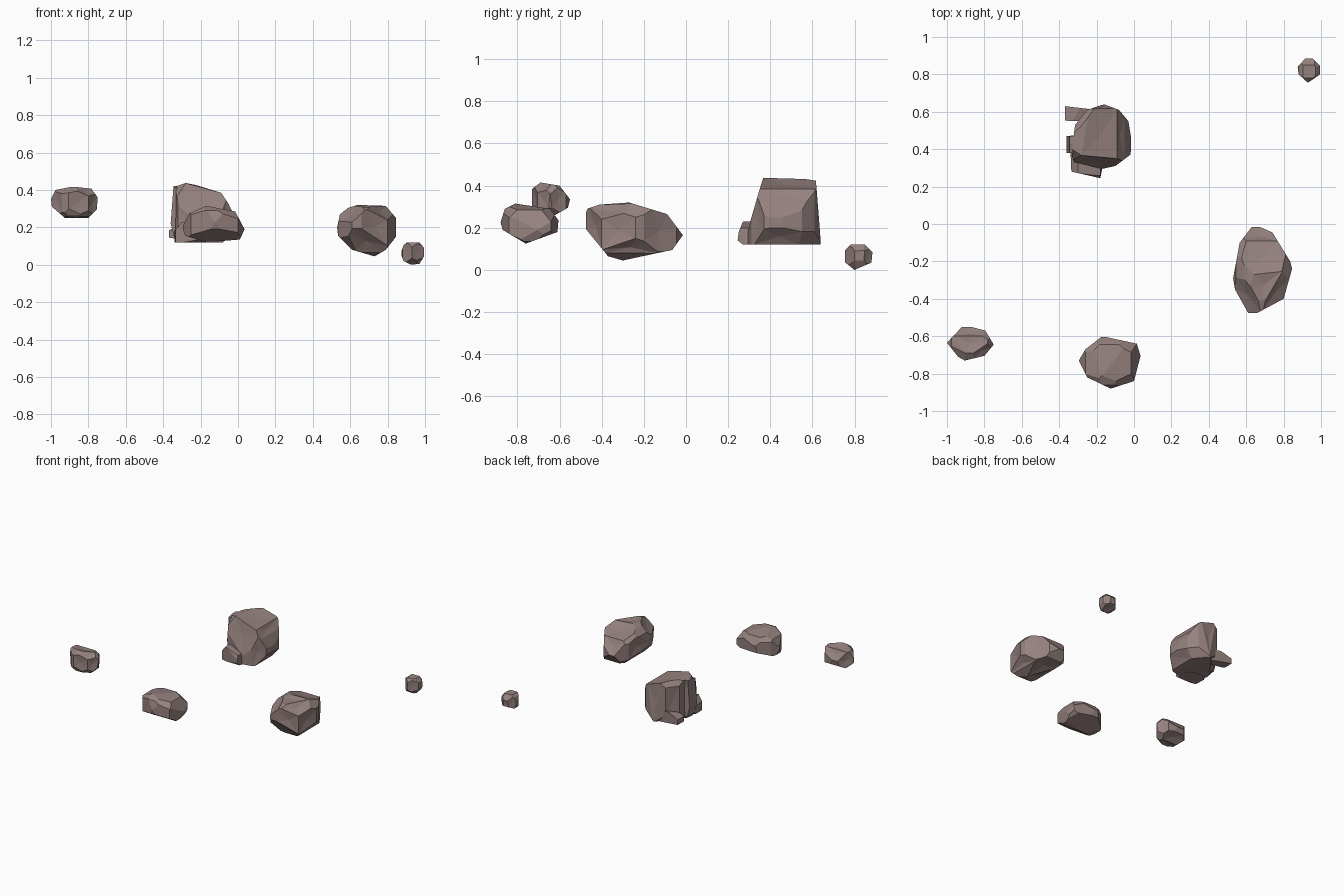
import bpy, bmesh, random
from mathutils import Vector

if "Cube" in bpy.data.objects:
    bpy.data.objects.remove(bpy.data.objects["Cube"])

random.seed(4)

stone = bpy.data.materials.new("dusty_brown_stone")
stone.diffuse_color = (0.30, 0.222, 0.21, 1)
stone.use_nodes = True
stone.node_tree.nodes["Principled BSDF"].inputs["Base Color"].default_value = stone.diffuse_color


def cut(bm, point, normal):
    """Slice the solid with a plane and cap the opening."""
    geom = bm.verts[:] + bm.edges[:] + bm.faces[:]
    bmesh.ops.bisect_plane(bm, geom=geom, dist=1e-5, plane_co=point,
                           plane_no=normal, clear_outer=True)
    rim = [e for e in bm.edges if e.is_boundary]
    if len(rim) > 2:
        bmesh.ops.holes_fill(bm, edges=rim, sides=0)


def rock(name, front, side, top, corner=1.85, dent=0.0):
    """Chisel a block along its front (x,z), side (y,z) and top (x,y) outlines,
    then chip the eight corners and press shallow dents in the big faces."""
    outlines = ((front, 0, 2), (side, 1, 2), (top, 0, 1))
    lo, hi = Vector((9, 9, 9)), Vector((-9, -9, -9))
    for pts, a, b in outlines:
        for p in pts:
            for axis, v in ((a, p[0]), (b, p[1])):
                lo[axis], hi[axis] = min(lo[axis], v), max(hi[axis], v)
    mid, half = (lo + hi) / 2, (hi - lo) / 2

    bm = bmesh.new()
    bmesh.ops.create_cube(bm, size=2)
    for v in bm.verts:
        v.co = mid + Vector([v.co[i] * half[i] for i in range(3)])

    # outline cuts
    for pts, a, b in outlines:
        flat = [Vector(p) for p in pts]
        centre = sum(flat, Vector((0, 0))) / len(flat)
        for p, q in zip(flat, flat[1:] + flat[:1]):
            n = Vector((q.y - p.y, p.x - q.x)).normalized()
            if n.dot((p + q) / 2 - centre) < 0:
                n = -n
            far = max(flat, key=lambda v: v.dot(n))
            co, no = mid.copy(), Vector((0, 0, 0))
            co[a], co[b], no[a], no[b] = far.x, far.y, n.x, n.y
            cut(bm, co, no)

    # corner chips
    for sx in (-1, 1):
        for sy in (-1, 1):
            for sz in (-1, 1):
                s = [k * random.uniform(0.85, 1.15) for k in (sx, sy, sz)]
                no = Vector([s[i] / half[i] for i in range(3)])
                reach = corner * random.uniform(0.96, 1.04)
                co = mid + no * (reach / no.length_squared)
                cut(bm, co, no.normalized())

    # clean facets
    bmesh.ops.remove_doubles(bm, verts=bm.verts[:], dist=0.006)
    points = [v.co.copy() for v in bm.verts]
    bm.free()
    bm = bmesh.new()
    for p in points:
        bm.verts.new(p)
    hull = bmesh.ops.convex_hull(bm, input=bm.verts[:])
    spare = [v for v in bm.verts if not v.link_faces]
    bmesh.ops.delete(bm, geom=spare, context='VERTS')
    bmesh.ops.dissolve_limit(bm, angle_limit=0.12, verts=bm.verts[:],
                             edges=bm.edges[:])
    if dent:
        mean = sum(f.calc_area() for f in bm.faces) / len(bm.faces)
        big = [f for f in bm.faces if f.calc_area() > mean]
        bmesh.ops.recalc_face_normals(bm, faces=bm.faces[:])
        bmesh.ops.poke(bm, faces=big, offset=-dent)
    bmesh.ops.recalc_face_normals(bm, faces=bm.faces[:])

    mesh = bpy.data.meshes.new(name)
    bm.to_mesh(mesh)
    bm.free()
    mesh.materials.append(stone)
    bpy.context.collection.objects.link(bpy.data.objects.new(name, mesh))


# pebble at the back right
rock("pebble",
     [(.87, .06), (.885, .105), (.91, .125), (.97, .12), (.995, .09),
      (.995, .045), (.97, .005), (.925, 0), (.885, .02)],
     [(.75, .04), (.75, .09), (.78, .12), (.85, .12), (.885, .085),
      (.88, .035), (.80, .0)],
     [(.875, .84), (.92, .89), (.955, .885), (.995, .845), (.995, .80),
      (.93, .755), (.88, .80)], dent=0.002)

# long boulder on the right
rock("long_boulder",
     [(.53, .20), (.545, .27), (.59, .305), (.64, .32), (.79, .315),
      (.845, .25), (.845, .15), (.79, .08), (.73, .045), (.61, .08), (.535, .155)],
     [(-.485, .285), (-.41, .31), (-.27, .32), (-.09, .265), (-.015, .165),
      (-.065, .095), (-.30, .045), (-.37, .065), (-.48, .20)],
     [(.53, -.29), (.565, -.10), (.63, -.015), (.66, -.01), (.74, -.045),
      (.835, -.20), (.845, -.24), (.80, -.40), (.66, -.475), (.61, -.475),
      (.54, -.35)], dent=0.009)

# smooth-sided boulder at the front
rock("front_boulder",
     [(-.30, .20), (-.26, .275), (-.17, .315), (-.015, .285), (.035, .19),
      (.01, .135), (-.17, .12), (-.28, .155)],
     [(-.88, .225), (-.86, .29), (-.81, .315), (-.645, .29), (-.605, .235),
      (-.61, .18), (-.76, .125), (-.87, .19)],
     [(-.295, -.73), (-.26, -.67), (-.17, -.60), (.015, -.64), (.035, -.705),
      (0, -.84), (-.125, -.88), (-.25, -.82)])

# small rock on the left
rock("left_rock",
     [(-1, .35), (-.975, .40), (-.90, .415), (-.79, .415), (-.75, .36),
      (-.755, .295), (-.80, .25), (-.925, .25), (-.995, .31)],
     [(-.73, .385), (-.69, .415), (-.60, .40), (-.55, .335), (-.56, .295),
      (-.64, .25), (-.71, .26), (-.73, .30)],
     [(-1, -.635), (-.92, -.55), (-.89, -.545), (-.795, -.57), (-.75, -.645),
      (-.80, -.705), (-.905, -.73), (-.94, -.71)], dent=0.006)

# tall rock at the back: main body
rock("tall_rock_body",
     [(-.335, .12), (-.33, .42), (-.28, .437), (-.23, .428), (-.09, .385),
      (-.055, .31), (-.015, .25), (-.015, .20), (-.08, .12)],
     [(.28, .12), (.305, .23), (.365, .437), (.615, .43), (.635, .25), (.64, .12)],
     [(-.335, .37), (-.315, .53), (-.25, .61), (-.16, .64), (-.08, .61),
      (-.03, .55), (-.01, .43), (-.02, .37), (-.10, .31), (-.17, .295),
      (-.32, .33)], corner=2.15, dent=0.006)

# tall rock: low foot in front, ledge at the rear, rib on the left
rock("tall_rock_foot",
     [(-.34, .12), (-.34, .18), (-.30, .23), (-.18, .20), (-.17, .12)],
     [(.245, .14), (.25, .18), (.27, .23), (.40, .24), (.40, .12), (.27, .12)],
     [(-.335, .28), (-.18, .245), (-.15, .40), (-.34, .40)], corner=2.6)
rock("tall_rock_ledge",
     [(-.37, .145), (-.37, .185), (-.20, .25), (-.20, .12)],
     [(.55, .13), (.55, .20), (.63, .22), (.64, .115)],
     [(-.37, .555), (-.37, .63), (-.20, .61), (-.20, .52)], corner=2.8)
rock("tall_rock_rib",
     [(-.34, .14), (-.36, .22), (-.345, .42), (-.25, .43), (-.25, .14)],
     [(.38, .14), (.38, .41), (.47, .43), (.48, .14)],
     [(-.36, .38), (-.36, .47), (-.25, .48), (-.25, .37)], corner=2.6)
